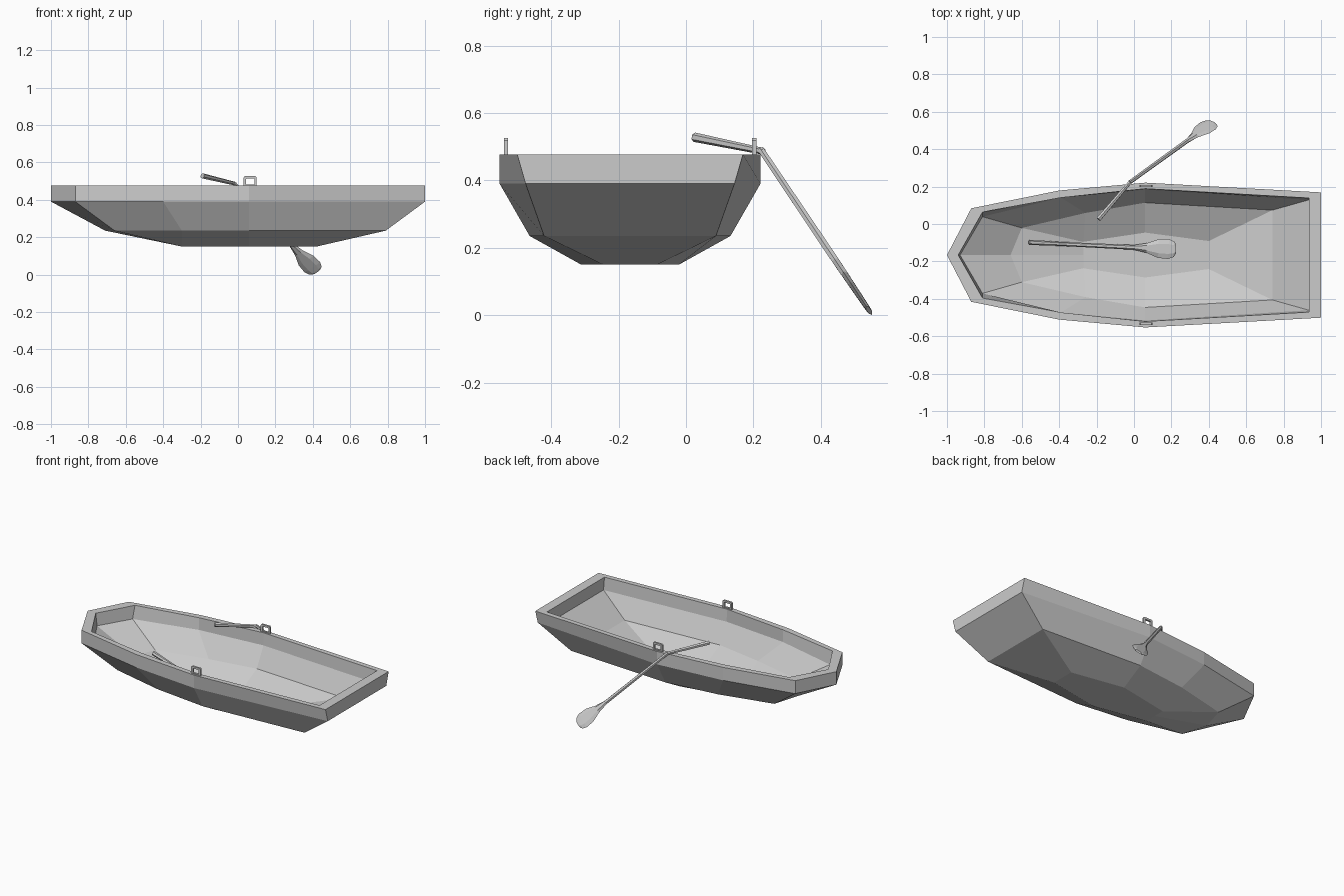
import bpy, bmesh, math
from mathutils import Vector

if "Cube" in bpy.data.objects:
    bpy.data.objects.remove(bpy.data.objects["Cube"])

CY = -0.166  # boat centreline


def finish(bm, name):
    bmesh.ops.remove_doubles(bm, verts=bm.verts, dist=0.0005)
    bmesh.ops.recalc_face_normals(bm, faces=bm.faces)
    me = bpy.data.meshes.new(name)
    bm.to_mesh(me)
    bm.free()
    ob = bpy.data.objects.new(name, me)
    bpy.context.collection.objects.link(ob)
    return ob


def loft(rings, name):
    """Skin closed rings of equal length and cap both ends."""
    bm = bmesh.new()
    vs = [[bm.verts.new(p) for p in r] for r in rings]
    n = len(rings[0])
    for a, b in zip(vs, vs[1:]):
        for i in range(n):
            j = (i + 1) % n
            bm.faces.new((a[i], a[j], b[j], b[i]))
    bm.faces.new(vs[0][::-1])
    bm.faces.new(vs[-1])
    return finish(bm, name)


# Hull: (height, half outline from bow to transom), outside up then inside down
half_rings = [
    (0.15, [(-.30, 0), (-.30, .075), (-.30, .076), (.06, .145), (.42, .08)]),
    (0.235, [(-.71, 0), (-.66, .17), (-.30, .255), (.06, .298), (.79, .255)]),
    (0.39, [(-1, 0), (-.87, .25), (-.40, .345), (.06, .387), (1, .31)]),
    (0.477, [(-1, 0), (-.87, .25), (-.40, .345), (.06, .387), (1, .335)]),
    (0.477, [(-.94, 0), (-.81, .23), (-.39, .307), (.06, .355), (.935, .305)]),
    (0.395, [(-.93, 0), (-.81, .205), (-.39, .307), (.06, .350), (.935, .295)]),
    (0.265, [(-.66, 0), (-.60, .145), (-.26, .225), (.06, .28), (.74, .24)]),
    (0.185, [(-.27, 0), (-.27, .070), (-.27, .071), (.06, .12), (.40, .075)]),
]
rings = []
for z, pts in half_rings:
    full = pts + [(x, -y) for x, y in reversed(pts[1:])]
    rings.append([(x, CY + y, z) for x, y in full])
loft(rings, "hull")


# Oarlocks: square-section frames on each gunwale
def oarlock(y, name):
    rings = []
    for y0, inset in ((-.007, .003), (-.004, 0), (.004, 0), (.007, .003)):
        rings.append((y + y0, inset))
    bm = bmesh.new()
    outer = [(.03, .468), (.03, .519), (.036, .526), (.094, .526), (.10, .519), (.10, .468)]
    inner = [(.043, .468), (.043, .511), (.045, .513), (.085, .513), (.087, .511), (.087, .468)]
    mid_x = .065
    front = [[bm.verts.new((x, y - .0065, z)) for x, z in p] for p in (outer, inner)]
    back = [[bm.verts.new((x, y + .0065, z)) for x, z in p] for p in (outer, inner)]
    for i in range(5):
        for s in (front, back):
            bm.faces.new((s[0][i], s[0][i + 1], s[1][i + 1], s[1][i]))
        for k in (0, 1):
            bm.faces.new((front[k][i], front[k][i + 1], back[k][i + 1], back[k][i]))
    for i in (0, 5):
        bm.faces.new((front[0][i], front[1][i], back[1][i], back[0][i]))
    finish(bm, name)
    # foot plate joining the two legs
    bpy.ops.mesh.primitive_cube_add(size=1, location=(mid_x, y, .479))
    foot = bpy.context.object
    foot.name = name + "_foot"
    foot.scale = (.07, .013, .008)


oarlock(.203, "oarlock_back")
oarlock(-.534, "oarlock_front")


# Oars: a handle segment, then a straight shaft flattening into a blade
def section(c, w, t, wid, nor):
    angs = [math.radians(60 * i) for i in range(6)]
    return [c + wid * (w * math.cos(a)) + nor * (t * math.sin(a)) for a in angs]


def oar(grip, bend, neck, wid, blade_len, name):
    grip, bend, neck, wid = map(Vector, (grip, bend, neck, wid))
    d = (neck - bend).normalized()
    wid = (wid - d * wid.dot(d)).normalized()
    nor = d.cross(wid)
    h = (bend - grip).normalized()
    hw = (wid - h * wid.dot(h)).normalized()
    hn = h.cross(hw)
    loft([section(grip, .014, .014, hw, hn),
          section(bend + h * .006, .010, .010, hw, hn)], name + "_handle")
    profile = [(0, .013, .012), (.30, .026, .011), (.58, .050, .010),
               (.82, .053, .009), (.95, .042, .008), (1, .025, .007)]
    rings = [section(bend - d * .006, .011, .011, wid, nor)]
    rings += [section(neck + d * (f * blade_len), w, t, wid, nor) for f, w, t in profile]
    loft(rings, name + "_shaft_and_blade")


oar((-.19, .025, .528), (-.02, .225, .487), (.285, .445, .16),
    (-.79, .34, -.51), .222, "outboard_oar")
oar((-.56, -.098, .285), (-.36, -.108, .232), (0, -.125, .212),
    (0, 1, 0), .225, "stowed_oar")
